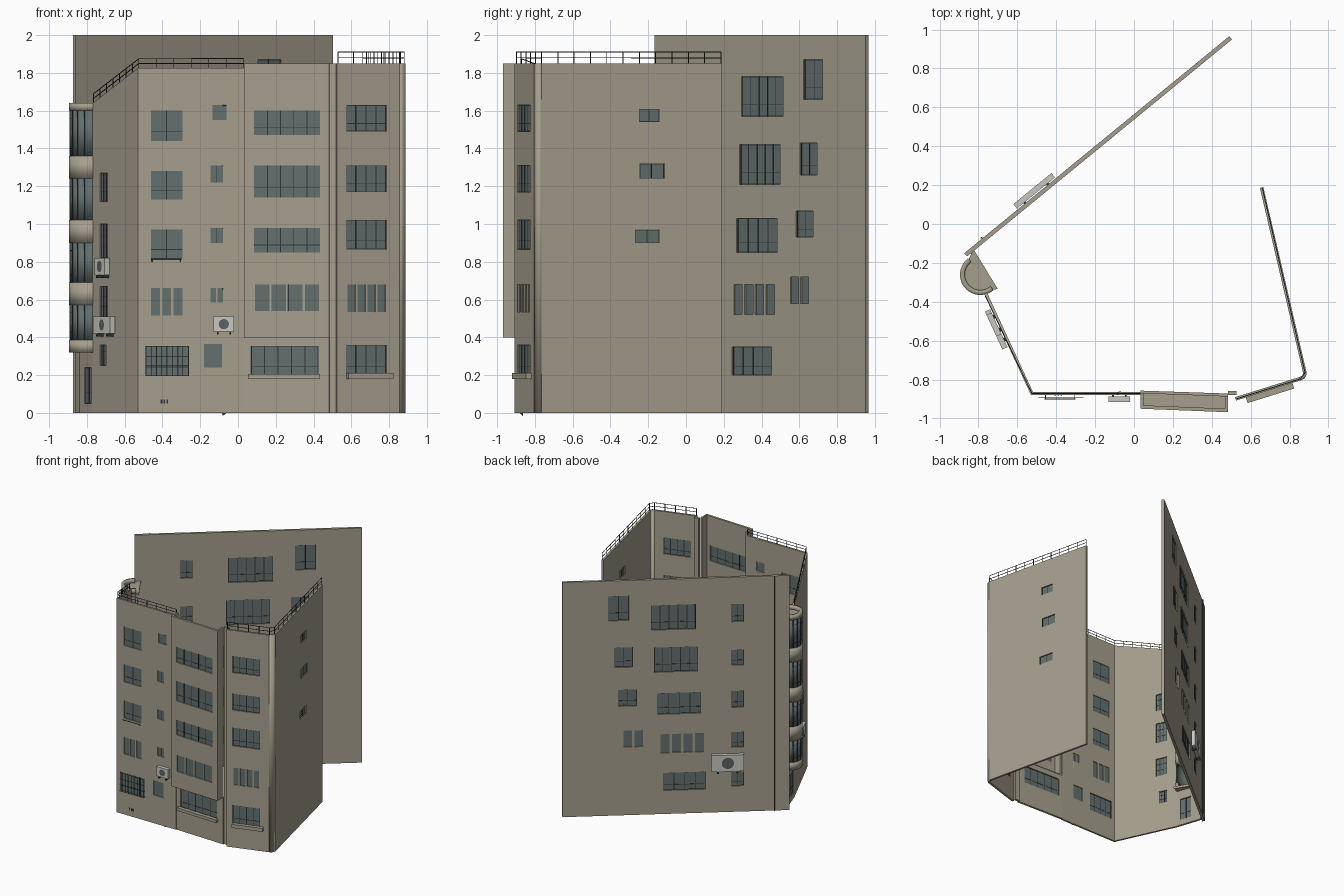
import bpy, bmesh, math
from mathutils import Vector

cube = bpy.data.objects.get("Cube")
if cube:
    bpy.data.objects.remove(cube, do_unlink=True)


def material(name, r, g, b):
    m = bpy.data.materials.new(name)
    m.use_nodes = True
    m.diffuse_color = (r, g, b, 1)
    m.node_tree.nodes["Principled BSDF"].inputs["Base Color"].default_value = (r, g, b, 1)
    return m


WALL = material("warm grey plaster", .38, .345, .27)
GLASS = material("blue grey glass", .125, .16, .155)
DARK = material("dark metal", .03, .035, .033)
WHITE = material("off white casing", .58, .58, .54)
FAN = material("fan grey", .11, .12, .12)


def finish(name, bm, mat, thick=0, smooth=False):
    mesh = bpy.data.meshes.new(name)
    bm.to_mesh(mesh)
    bm.free()
    ob = bpy.data.objects.new(name, mesh)
    bpy.context.collection.objects.link(ob)
    mesh.materials.append(mat)
    if thick:
        mod = ob.modifiers.new("thickness", 'SOLIDIFY')
        mod.thickness, mod.offset, mod.use_even_offset = thick, -1, True
    if smooth:
        bpy.ops.object.select_all(action='DESELECT')
        ob.select_set(True)
        bpy.context.view_layer.objects.active = ob
        bpy.ops.object.shade_smooth_by_angle()
    return ob


class Line:
    """Plan line of a wall; positions along it are given by x (axis 0) or y (axis 1)."""
    def __init__(self, start, end, axis=0):
        self.p, self.q, self.axis = Vector(start), Vector(end), axis
        d = (self.q - self.p).normalized()
        self.normal = Vector((d.y, -d.x))
        self.stretch = abs(d[axis])

    def frac(self, c):
        return (c - self.p[self.axis]) / (self.q[self.axis] - self.p[self.axis])

    def at(self, c, z, out=0):
        v = self.p.lerp(self.q, self.frac(c)) + self.normal * out
        return Vector((v.x, v.y, z))


def box(bm, line, c, z, out):
    for v in bmesh.ops.create_cube(bm, size=1)["verts"]:
        i, j, k = (int(n > 0) for n in v.co)
        v.co = line.at(c[i], z[k], out[j])


def bar(bm, a, b, r=.0025):
    a, b = Vector(a), Vector(b)
    rot = (b - a).to_track_quat('Z', 'Y').to_matrix().to_4x4()
    rot.translation = (a + b) / 2
    bmesh.ops.create_cone(bm, cap_ends=True, segments=6, radius1=r, radius2=r,
                          depth=(b - a).length, matrix=rot)


def column(c0, c1, floors, bars=1, rows=1, border=True):
    return [(c0, c1, z0, z1, bars, rows, border) for z0, z1 in floors]


def panes(c0, c1, z0, z1, n, gap=.012):
    w = (c1 - c0 + gap) / n
    return [(c0 + i * w, c0 + (i + 1) * w - gap, z0, z1, 0, 0, False) for i in range(n)]


def wall(name, line, z0, z1, windows, thick=.018, z_end=None):
    """Panel with real openings, glass and frames; the top may slope to z_end."""
    z_end = z_end or z1
    axis = line.axis
    cs = {line.p[axis], line.q[axis]}
    zs = {z0, z1}
    for w in windows:
        cs.update(w[:2])
        zs.update(w[2:4])
    cs = sorted(cs, key=line.frac)
    zs = sorted(zs)
    bm = bmesh.new()
    grid = [[bm.verts.new(line.at(c, z if z < z1 else z1 + (z_end - z1) * line.frac(c)))
             for z in zs] for c in cs]
    for i in range(len(cs) - 1):
        for j in range(len(zs) - 1):
            c, z = (cs[i] + cs[i + 1]) / 2, (zs[j] + zs[j + 1]) / 2
            if not any(w[0] < c < w[1] and w[2] < z < w[3] for w in windows):
                bm.faces.new((grid[i][j], grid[i + 1][j], grid[i + 1][j + 1], grid[i][j + 1]))
    bmesh.ops.delete(bm, geom=[v for v in bm.verts if not v.link_faces], context='VERTS')
    finish(name, bm, WALL, thick)
    glass, frame = bmesh.new(), bmesh.new()
    depth = (-thick * .7, -thick * .3)
    for a, b, lo, hi, bars, rows, border in windows:
        box(glass, line, (a, b), (lo, hi), (-thick * .6, -thick * .4))
        t = .0025 * line.stretch
        ups = [a + (b - a) * (i + 1) / (bars + 1) for i in range(bars)]
        flats = [lo + (hi - lo) * (.3 if rows == 1 else (i + 1) / (rows + 1)) for i in range(rows)]
        if border:
            ups += [a + t, b - t]
            flats += [lo + .0025, hi - .0025]
        for c in ups:
            box(frame, line, (c - t, c + t), (lo, hi), depth)
        for z in flats:
            box(frame, line, (a, b), (z - .0015, z + .0015), depth)
    if windows:
        finish(name + "_glass", glass, GLASS)
        finish(name + "_frames", frame, DARK)


def ribbon(name, path, z0, z1, thick, mat=WALL, smooth=False):
    bm = bmesh.new()
    rows = [[bm.verts.new((x, y, z)) for x, y in path] for z in (z0, z1)]
    for i in range(len(path) - 1):
        bm.faces.new((rows[0][i], rows[0][i + 1], rows[1][i + 1], rows[1][i]))
    finish(name, bm, mat, thick, smooth)


def slab(name, outline, z, thick):
    bm = bmesh.new()
    bm.faces.new([bm.verts.new((x, y, z)) for x, y in outline])
    finish(name, bm, WALL, thick)


def railing(name, path, height, step=.09):
    bm = bmesh.new()
    for a, b in zip(path, path[1:]):
        a, b = Vector(a), Vector(b)
        n = max(1, round((b - a).length / step))
        for i in range(n + 1):
            foot = a.lerp(b, i / n)
            bar(bm, foot, foot + Vector((0, 0, height)))
        for part in (.5, 1):
            up = Vector((0, 0, height * part))
            bar(bm, a + up, b + up)
    finish(name, bm, DARK)


def air_unit(name, line, c0, c1, z0, z1, depth=.035):
    bm = bmesh.new()
    box(bm, line, (c0, c1), (z0, z1), (.006, depth))
    finish(name + "_casing", bm, WHITE)
    bm = bmesh.new()
    r, c, z = (z1 - z0) * .34, (c0 + c1) / 2, (z0 + z1) / 2
    ring = [i * math.tau / 16 for i in range(16)]
    bm.faces.new([bm.verts.new(line.at(c + r * math.cos(a) * line.stretch, z + r * math.sin(a),
                                       depth + .001)) for a in ring])
    finish(name + "_fan", bm, FAN)
    bm = bmesh.new()
    for f in (.2, .8):
        c = c0 + (c1 - c0) * f
        box(bm, line, (c - .004, c + .004), (z0 - .016, z0), (0, depth))
    finish(name + "_brackets", bm, DARK)


# Tall back wall
back = Line((.49, .966), (-.873, -.15), 1)
wall("back_wall", back, 0, 2,
     column(.31, .53, [(1.57, 1.78)], 4) + column(.3, .515, [(1.21, 1.42)], 4)
     + column(.285, .5, [(.85, 1.03)], 3) + panes(.27, .485, .52, .68, 4)
     + column(.26, .47, [(.2, .35)], 3)
     + column(.64, .74, [(1.66, 1.87)]) + column(.62, .71, [(1.26, 1.43)])
     + column(.6, .69, [(.93, 1.07)]) + panes(.57, .665, .58, .72, 2)
     + column(.075, .135, [(1.62, 1.77), (1.25, 1.38), (.89, 1.03), (.55, .68), (.22, .34)]),
     .022)
air_unit("back_air_unit", back, .075, .235, .36, .5)
bm = bmesh.new()
bar(bm, back.at(-.075, 0, .005), back.at(-.075, 2, .005), .005)
finish("back_drainpipe", bm, DARK)

# Left front wall with the sloping parapet
left = Line((-.77, -.36), (-.53, -.88))
wall("left_wall", left, 0, 1.64,
     column(-.73, -.69, [(1.12, 1.27), (.82, 1), (.51, .67)], 2, 2)
     + column(-.73, -.7, [(.25, .36)], 2, 2), .016, 1.825)
air_unit("left_upper_air_unit", left, -.727, -.676, .73, .82)
air_unit("left_lower_air_unit", left, -.735, -.645, .42, .51)

# Middle front wall
front = Line((-.53, -.88), (.033, -.88))
wall("front_wall", front, 0, 1.825,
     column(-.46, -.295, [(1.44, 1.6), (1.13, 1.28), (.82, .97)], 1, 1, False)
     + panes(-.46, -.295, .515, .66, 3) + column(-.49, -.26, [(.195, .355)], 3)
     + column(-.135, -.06, [(1.55, 1.63)], 0, 0, False)
     + column(-.145, -.08, [(1.22, 1.31), (.9, .98)], 1, 0, False)
     + panes(-.145, -.08, .585, .66, 2, .008)
     + column(-.18, -.085, [(.24, .365)], 0, 0, False), .016)
air_unit("front_air_unit", front, -.13, -.02, .43, .51)
bm = bmesh.new()
for i in range(9):
    x = -.488 + i * .028
    bar(bm, (x, -.893, .195), (x, -.893, .355), .0015)
for z in (.197, .25, .3, .353):
    bar(bm, (-.49, -.893, z), (-.26, -.893, z), .0015)
bar(bm, (-.46, -.9, .815), (-.3, -.9, .815), .002)
for x in (-.455, -.305):
    bar(bm, (x, -.88, .8), (x, -.9, .815), .002)
for x in (-.405, -.39, -.375):
    box(bm, front, (x - .004, x + .004), (.05, .07), (0, .002))
finish("front_grille_and_vents", bm, DARK)

# Projecting front block over a recessed ground floor
block = Line((.033, -.95), (.483, -.968))
wall("block_wall", block, .4, 1.85,
     column(.085, .435, [(1.47, 1.6), (1.14, 1.31), (.85, .98)], 4, 1, False)
     + panes(.09, .43, .54, .68, 4))
ribbon("block_left_return", [(.033, -.87), (.033, -.95)], .4, 1.85, .015)
ribbon("block_right_return", [(.483, -.968), (.483, -.885)], .4, 1.85, .015)
slab("block_underside", [(.033, -.868), (.033, -.95), (.483, -.968), (.483, -.885)], .415, .015)
base = Line((.033, -.875), (.483, -.89))
wall("block_ground_wall", base, 0, .4, column(.07, .425, [(.2, .355)], 4))
bm = bmesh.new()
box(bm, base, (.055, .435), (.18, .205), (0, .03))
finish("block_sill", bm, WALL)

# Narrow shaft between the blocks
bm = bmesh.new()
box(bm, Line((.483, -.88), (.527, -.88)), (.483, .527), (0, 1.85), (-.02, 0))
finish("shaft", bm, WALL)

# Right front wing, rounded corner and side wall
wing = Line((.525, -.908), (.855, -.805))
wall("wing_wall", wing, 0, 1.85,
     column(.575, .785, [(1.49, 1.63), (1.17, 1.31), (.865, 1.02), (.2, .36)], 3)
     + panes(.58, .78, .535, .68, 4))
bm = bmesh.new()
box(bm, wing, (.575, .815), (.18, .21), (0, .03))
finish("wing_sill", bm, WALL)
ribbon("wing_corner", [(.855, -.805), (.873, -.797), (.885, -.783), (.888, -.765)],
       0, 1.85, .018, WALL, True)
side = Line((.888, -.765), (.665, .19), 1)
wall("side_wall", side, 0, 1.85,
     column(-.25, -.14, [(1.54, 1.61)], 1, 0) + column(-.245, -.115, [(1.24, 1.32)], 1, 0)
     + column(-.27, -.14, [(.9, .97)], 1, 0))

# Rounded corner bay
def bay(radius):
    steps = [math.radians(127 + 183 * i / 24) for i in range(25)]
    return [(-.79 + radius * math.cos(a), -.26 + radius * math.sin(a)) for a in steps]


levels = [(.32, .385), (.57, .69), (.9, 1.02), (1.24, 1.36), (1.6, 1.64)]
mullions = bmesh.new()
for n, (lo, hi) in enumerate(levels):
    ribbon(f"bay_band_{n + 1}", bay(.105), lo, hi, .025, WALL, True)
    if n:
        below = levels[n - 1][1]
        ribbon(f"bay_glass_{n}", bay(.1), below, lo, .008, GLASS, True)
        for x, y in bay(.101)[2:18:3]:
            bar(mullions, (x, y, below), (x, y, lo), .003)
        path = bay(.101)[2:12]
        for z in (below + .04, lo - .04):
            for a, b in zip(path, path[1:]):
                bar(mullions, (*a, z), (*b, z), .002)
finish("bay_mullions", mullions, DARK)
outline = bay(.1) + [(-.70, -.335), (-.825, -.13)]
slab("bay_floor", outline, .34, .02)
slab("bay_roof", outline, 1.61, .015)
entry = Line((-.84, -.15), (-.77, -.36))
wall("entry_wall", entry, 0, .33, column(-.812, -.778, [(.05, .24)], 1, 1))

# Roof railings
railing("left_railing", [(-.765, -.37, 1.64), (-.525, -.872, 1.825), (.03, -.872, 1.825)], .05)
railing("right_railing", [(.53, -.898, 1.85), (.855, -.797, 1.85), (.88, -.765, 1.85),
                          (.66, .185, 1.85)], .06)
